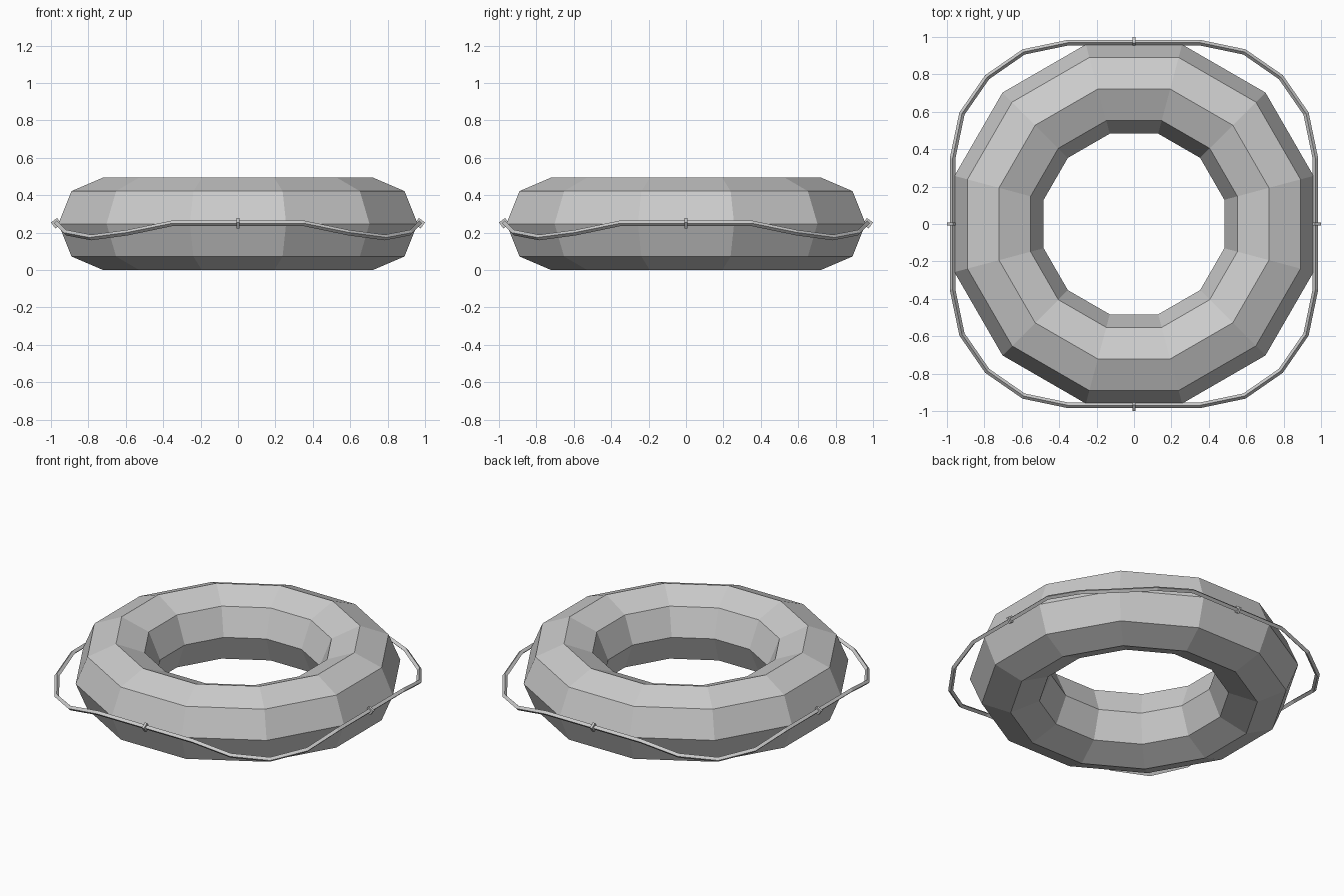
import bpy, bmesh
from math import cos, sin, pi, radians
from mathutils import Vector, Matrix

cube = bpy.data.objects.get("Cube")
if cube:
    bpy.data.objects.remove(cube, do_unlink=True)

MID = 0.247  # height of the ring's centre plane

grey = bpy.data.materials.new("plain grey")
grey.use_nodes = True
colour = (0.6, 0.6, 0.6, 1)
grey.diffuse_color = colour
grey.node_tree.nodes["Principled BSDF"].inputs["Base Color"].default_value = colour


def finish(name, bm):
    bmesh.ops.recalc_face_normals(bm, faces=bm.faces)
    mesh = bpy.data.meshes.new(name)
    bm.to_mesh(mesh)
    bm.free()
    mesh.materials.append(grey)
    obj = bpy.data.objects.new(name, mesh)
    bpy.context.collection.objects.link(obj)
    return obj


def closed_loop(name, rings):
    """Skin a closed chain of closed cross-sections with flat quads."""
    bm = bmesh.new()
    rows = [[bm.verts.new(p) for p in ring] for ring in rings]
    for i, row in enumerate(rows):
        prev = rows[i - 1]
        for j in range(len(row)):
            bm.faces.new((prev[j - 1], prev[j], row[j], row[j - 1]))
    return finish(name, bm)


# Buoyant ring: twelve segments, octagonal section
major, minor = 0.747, 0.247
rings = []
for i in range(12):
    a = pi / 12 + i * pi / 6
    rings.append([])
    for j in range(8):
        r = major + minor * cos(j * pi / 4)
        rings[-1].append((r * cos(a), r * sin(a), MID + minor * sin(j * pi / 4)))
closed_loop("float_ring", rings)

# Grab rope: one sagging corner repeated four times, diamond section
corner = [(0.97, 0.35, 0.25), (0.92, 0.59, 0.2), (0.785, 0.785, 0.174),
          (0.59, 0.92, 0.2), (0.35, 0.97, 0.25)]
path = [Matrix.Rotation(k * pi / 2, 3, "Z") @ Vector(p)
        for k in range(4) for p in corner]
rope = 0.015
rings = []
for i, p in enumerate(path):
    along = path[(i + 1) % len(path)] - path[i - 1]
    out = Vector((along.y, -along.x, 0)).normalized() * rope
    up = Vector((0, 0, rope))
    rings.append([p + out, p + up, p - out, p - up])
closed_loop("grab_rope", rings)

# Rope clips: small tilted plates on the four sides
for k, side in enumerate(("left", "back", "right", "front")):
    bm = bmesh.new()
    bmesh.ops.create_cube(bm, size=1)
    bmesh.ops.transform(bm, verts=bm.verts, matrix=(
        Matrix.Rotation(k * pi / 2, 4, "Z")
        @ Matrix.Translation((0.972, 0, 0.25))
        @ Matrix.Rotation(radians(35), 4, "Y")
        @ Matrix.Diagonal((0.04, 0.016, 0.04, 1))))
    finish("rope_clip_" + side, bm)
